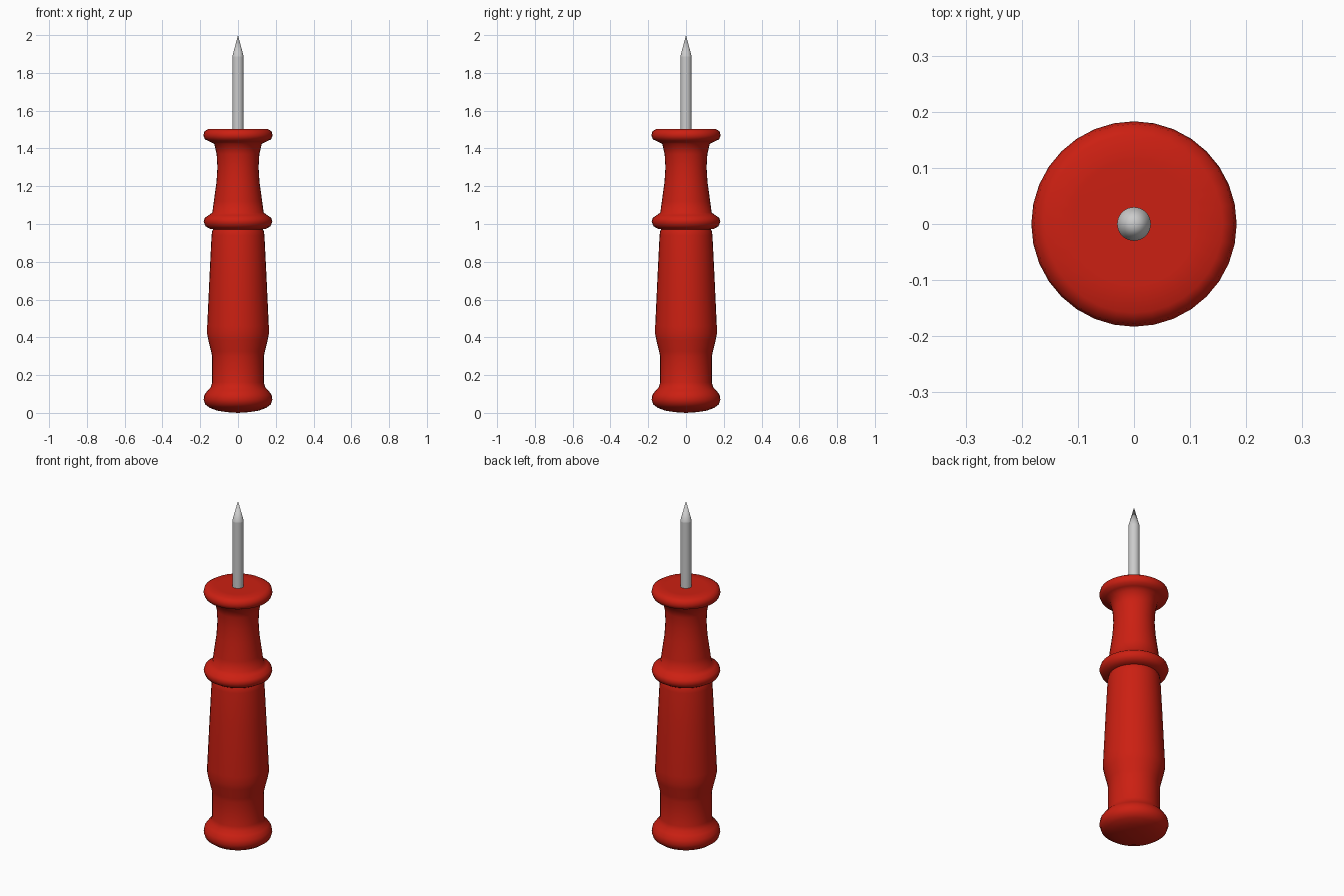
import bpy, bmesh, math

if "Cube" in bpy.data.objects:
    bpy.data.objects.remove(bpy.data.objects["Cube"])

SIDES = 32


def lathe(name, profile, color=None, angle=40):
    """Spin a list of (radius, z) points around the z axis; ends are closed."""
    bm = bmesh.new()
    rings = []
    for r, z in profile:
        if r == 0:
            rings.append([bm.verts.new((0, 0, z))] * SIDES)
        else:
            rings.append([bm.verts.new((r * math.cos(2 * math.pi * i / SIDES),
                                        r * math.sin(2 * math.pi * i / SIDES), z))
                          for i in range(SIDES)])
    for a, b in zip(rings, rings[1:]):
        for i in range(SIDES):
            j = (i + 1) % SIDES
            bm.faces.new(dict.fromkeys((a[i], a[j], b[j], b[i])))
    bmesh.ops.recalc_face_normals(bm, faces=bm.faces)
    mesh = bpy.data.meshes.new(name)
    bm.to_mesh(mesh)
    bm.free()
    ob = bpy.data.objects.new(name, mesh)
    bpy.context.collection.objects.link(ob)
    if color:
        mat = bpy.data.materials.new(name + "_paint")
        mat.diffuse_color = color
        mat.use_nodes = True
        mat.node_tree.nodes["Principled BSDF"].inputs["Base Color"].default_value = mat.diffuse_color
        mesh.materials.append(mat)
    bpy.ops.object.select_all(action='DESELECT')
    ob.select_set(True)
    bpy.context.view_layer.objects.active = ob
    bpy.ops.object.shade_smooth_by_angle(angle=math.radians(angle))
    return ob


# Turned handle: pommel, grip, middle collar, neck and top flange
lathe("handle", [
    (0, 0), (0.06, 0.004), (0.11, 0.012), (0.15, 0.027), (0.174, 0.045),
    (0.182, 0.07), (0.178, 0.095), (0.162, 0.117), (0.145, 0.135), (0.137, 0.16),
    (0.137, 0.30), (0.142, 0.325), (0.157, 0.385), (0.163, 0.415), (0.163, 0.46),
    (0.150, 0.74), (0.140, 0.94), (0.137, 0.96), (0.132, 0.972),
    (0.15, 0.975), (0.172, 0.988), (0.182, 1.012), (0.176, 1.032), (0.155, 1.047),
    (0.136, 1.06), (0.128, 1.12), (0.114, 1.22), (0.109, 1.30), (0.113, 1.37),
    (0.126, 1.425), (0.152, 1.437), (0.175, 1.448), (0.183, 1.468), (0.178, 1.49),
    (0.158, 1.503), (0.11, 1.504), (0, 1.502),
], (0.6, 0.014, 0.006, 1), angle=75)

# Steel spike with a conical point
lathe("spike", [(0, 1.48), (0.03, 1.48), (0.03, 1.887), (0, 2.0)], angle=12)
